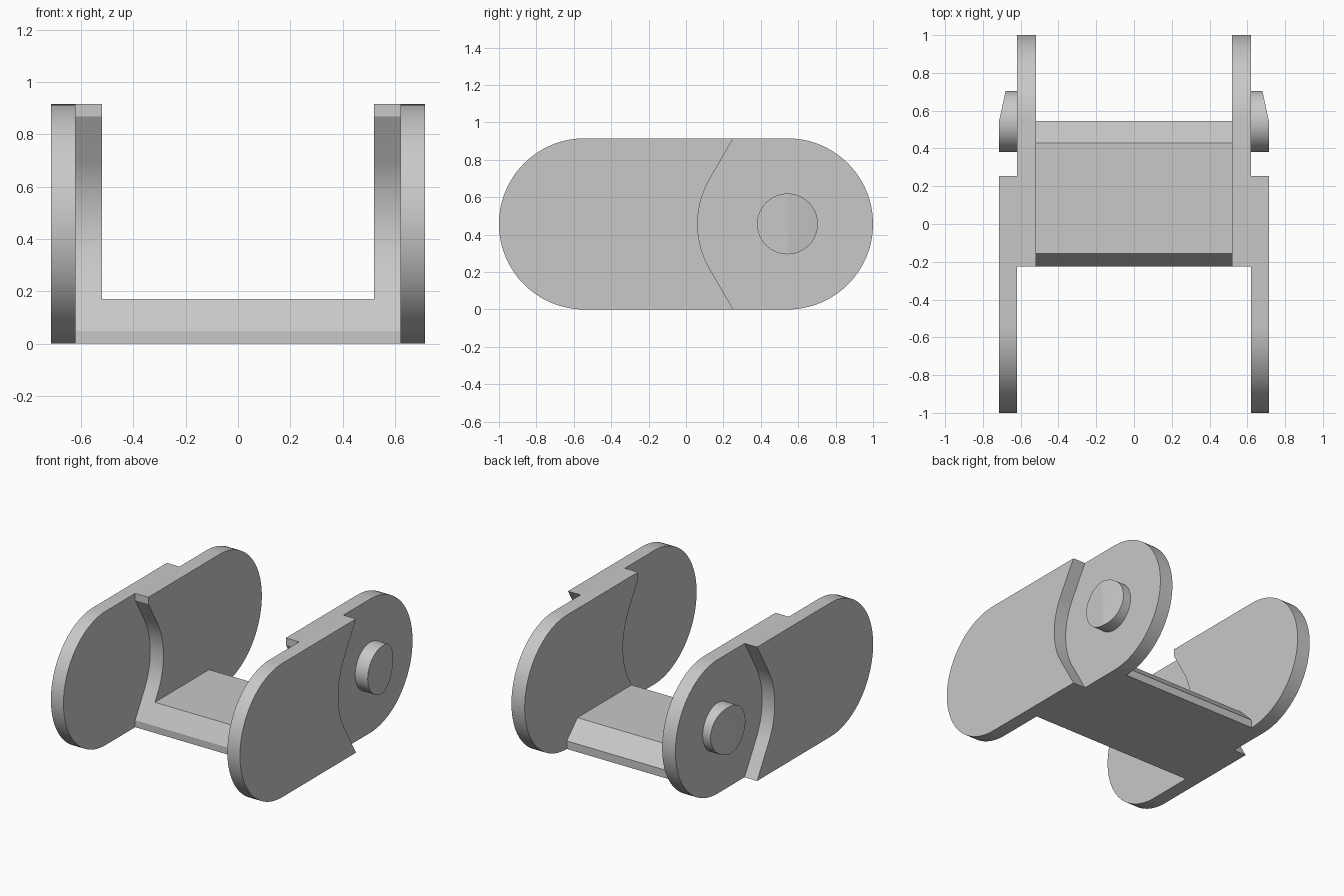
import bpy, bmesh, math
from mathutils import Vector

cube = bpy.data.objects.get("Cube")
if cube:
    bpy.data.objects.remove(cube, do_unlink=True)

MID = 0.4575      # half height and end radius
C = 0.5425        # pivot distance from centre
X_IN, X_MID, X_OUT = 0.52, 0.62, 0.715

grey = bpy.data.materials.new("plain grey")
grey.use_nodes = True
color = (0.58, 0.58, 0.58, 1)
grey.diffuse_color = color
grey.node_tree.nodes["Principled BSDF"].inputs["Base Color"].default_value = color


def finish(bm, name):
    bmesh.ops.recalc_face_normals(bm, faces=bm.faces)
    mesh = bpy.data.meshes.new(name)
    bm.to_mesh(mesh)
    bm.free()
    mesh.materials.append(grey)
    ob = bpy.data.objects.new(name, mesh)
    bpy.context.collection.objects.link(ob)
    return ob


def prism(name, profile, x0, x1):
    """Extrude a (y, z) profile along x."""
    bm = bmesh.new()
    face = bm.faces.new([bm.verts.new((x0, y, z)) for y, z in profile])
    new = bmesh.ops.extrude_face_region(bm, geom=[face])["geom"]
    verts = [v for v in new if isinstance(v, bmesh.types.BMVert)]
    bmesh.ops.translate(bm, verts=verts, vec=(x1 - x0, 0, 0))
    return finish(bm, name)


def arc(cy, r, a0, a1, n):
    steps = [math.radians(a0 + (a1 - a0) * i / n) for i in range(n + 1)]
    return [(cy + r * math.cos(a), MID + r * math.sin(a)) for a in steps]


def cylinder(r, y, x0, x1):
    bm = bmesh.new()
    bmesh.ops.create_cone(bm, cap_ends=True, segments=64, radius1=r, radius2=r, depth=x1 - x0)
    for v in bm.verts:
        v.co = Vector(((x0 + x1) / 2 + v.co.z, y + v.co.x, MID + v.co.y))
    return bm


def smooth(ob):
    bpy.ops.object.select_all(action="DESELECT")
    ob.select_set(True)
    bpy.context.view_layer.objects.active = ob
    bpy.ops.object.shade_smooth_by_angle(angle=math.radians(20))


# Rounded end, then a scooped edge that clears the neighbouring link
round_end = arc(-C, MID, 90, 270, 48)
scoop = arc(C, 0.48, 210, 150, 20)
outer_profile = round_end + [(0.253, 0)] + scoop + [(0.253, 2 * MID)]
blunt = [(0.225, 0), (0.225, 0.0475)] + scoop + [(0.225, 0.8675), (0.225, 2 * MID)]
inner_profile = [(-y, z) for y, z in round_end + blunt]

for side, s in (("left", 1), ("right", -1)):
    # Outer plate with its pin hole
    plate = prism(side + "_outer_plate", outer_profile, s * X_MID, s * X_OUT)
    lo, hi = sorted((s * 0.5, s * 0.8))
    cutter = finish(cylinder(0.173, -C, lo, hi), "hole_cutter")
    cutter.hide_render = True
    mod = plate.modifiers.new("hole", "BOOLEAN")
    mod.operation, mod.solver, mod.object = "DIFFERENCE", "EXACT", cutter
    bpy.context.view_layer.objects.active = plate
    bpy.ops.object.modifier_apply(modifier=mod.name)
    bpy.data.objects.remove(cutter, do_unlink=True)
    smooth(plate)

    # Inner plate
    smooth(prism(side + "_inner_plate", inner_profile, s * X_IN, s * X_MID))

    # Pin with a ramped half on its outer face
    lo, hi = sorted((s * 0.6, s * X_OUT))
    bm = cylinder(0.1625, C, lo, hi)
    bmesh.ops.bisect_plane(bm, geom=bm.verts[:] + bm.edges[:] + bm.faces[:],
                           plane_co=(0, C, 0), plane_no=(0, 1, 0))
    for v in bm.verts:
        if abs(v.co.x) > 0.7 and v.co.y > C:
            v.co.x -= s * (v.co.y - C) * 0.22
    smooth(finish(bm, side + "_pin"))

# Cross bar joining both sides, chamfered front and back
prism("cross_bar", [(-0.225, 0), (0.545, 0), (0.545, 0.055), (0.43, 0.17),
                    (-0.155, 0.17), (-0.225, 0.0475)], -X_IN, X_IN)
